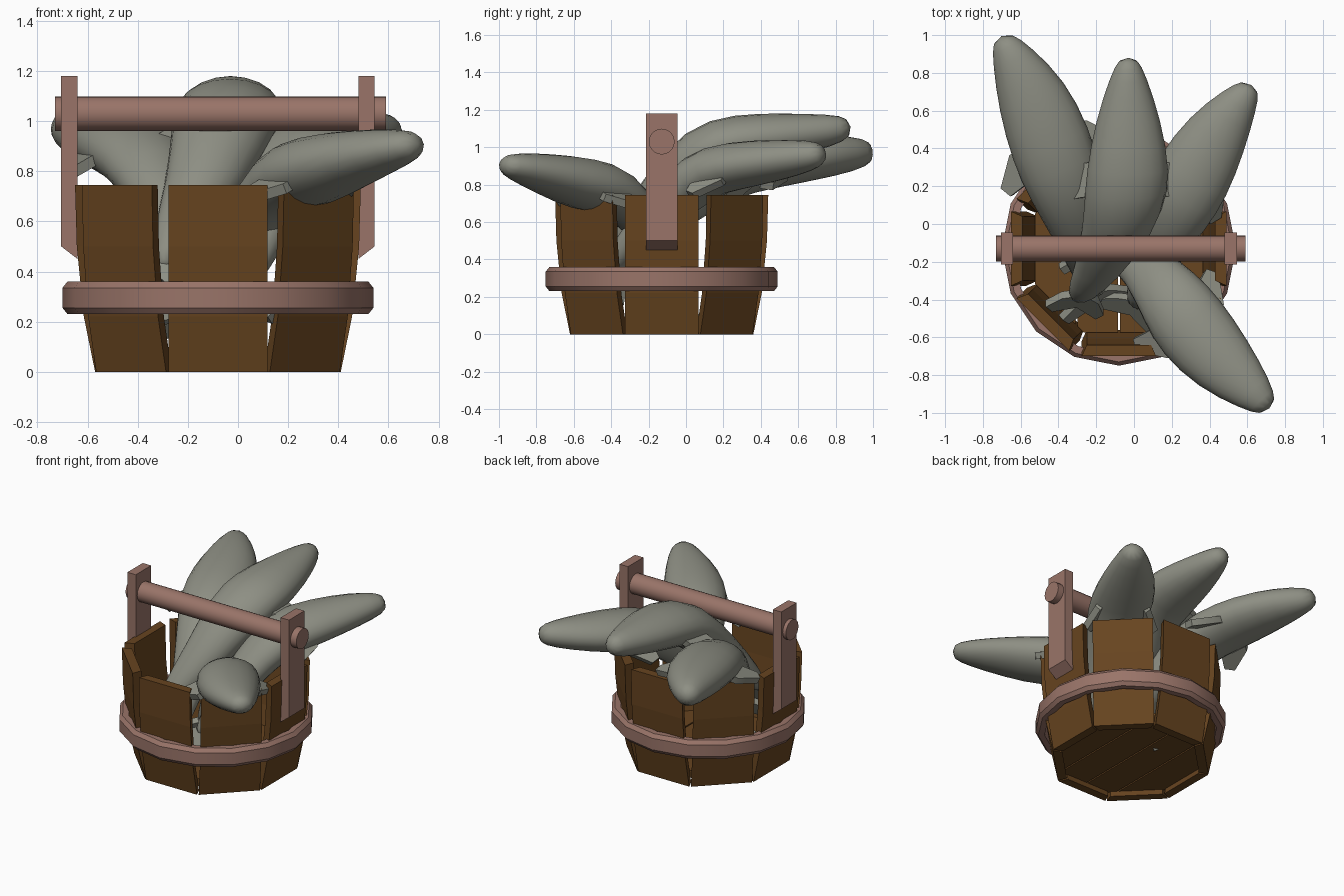
import bpy, bmesh, math
from mathutils import Vector, Matrix

if "Cube" in bpy.data.objects:
    bpy.data.objects.remove(bpy.data.objects["Cube"])

CX, CY = -0.08, -0.13          # bucket axis


def material(name, rgb):
    m = bpy.data.materials.new(name)
    m.diffuse_color = (*rgb, 1)
    m.use_nodes = True
    m.node_tree.nodes["Principled BSDF"].inputs["Base Color"].default_value = m.diffuse_color
    return m


WOOD = material("dark_wood", (0.135, 0.058, 0.014))
TRIM = material("rosy_wood", (0.32, 0.175, 0.14))
SKIN = material("grey_skin", (0.27, 0.275, 0.23))


def make(name, bm, mat, smooth=None):
    bmesh.ops.recalc_face_normals(bm, faces=bm.faces)
    me = bpy.data.meshes.new(name)
    bm.to_mesh(me)
    bm.free()
    me.materials.append(mat)
    ob = bpy.data.objects.new(name, me)
    bpy.context.collection.objects.link(ob)
    if smooth:
        bpy.ops.object.select_all(action='DESELECT')
        ob.select_set(True)
        bpy.context.view_layer.objects.active = ob
        bpy.ops.object.shade_smooth_by_angle(angle=math.radians(smooth))
    return ob


def loft(bm, rings, closed=False):
    """Skin a list of equal point rings, capped unless closed."""
    vs = [[bm.verts.new(p) for p in r] for r in rings]
    n = len(vs[0])
    pairs = list(zip(vs, vs[1:])) + ([(vs[-1], vs[0])] if closed else [])
    for a, b in pairs:
        for i in range(n):
            bm.faces.new((a[i], a[(i + 1) % n], b[(i + 1) % n], b[i]))
    if not closed:
        bm.faces.new(vs[0])
        bm.faces.new(vs[-1])


# bucket staves: eight slightly bowed boards with bevelled inner edges
for k in range(8):
    bm = bmesh.new()
    rot = Matrix.Translation((CX, CY, 0)) @ Matrix.Rotation(k * math.pi / 4, 4, 'Z')
    rings = []
    for z, a in ((0, 0.49), (0.22, 0.535), (0.5, 0.563), (0.745, 0.57)):
        rings.append([rot @ Vector(p) for p in
                      ((-0.197, -a, z), (0.197, -a, z), (0.17, -a + 0.06, z), (-0.17, -a + 0.06, z))])
    loft(bm, rings)
    make(f"stave_{k + 1}", bm, WOOD)

# floor planks, clipped to the octagon of the bucket
for k in range(4):
    bm = bmesh.new()
    x0 = -0.45 + k * 0.225
    bmesh.ops.create_cube(bm, size=1, matrix=Matrix.Translation((CX + x0 + 0.1125, CY, 0.065))
                          @ Matrix.Diagonal((0.215, 0.92, 0.05, 1)))
    for s in range(8):
        d = Vector((math.cos(s * math.pi / 4), math.sin(s * math.pi / 4), 0))
        bmesh.ops.bisect_plane(bm, geom=bm.verts[:] + bm.edges[:] + bm.faces[:],
                               plane_co=Vector((CX, CY, 0)) + d * 0.445, plane_no=d, clear_outer=True)
        bmesh.ops.holes_fill(bm, edges=[e for e in bm.edges if e.is_boundary], sides=0)
    make(f"floor_plank_{k + 1}", bm, WOOD)

# hoop: sixteen-sided band with chamfered outer edge
bm = bmesh.new()
profile = ((0.56, 0.23), (0.60, 0.23), (0.62, 0.255), (0.62, 0.335), (0.60, 0.36), (0.56, 0.36))
loft(bm, [[(CX + r * math.cos(i * math.pi / 8), CY + r * math.sin(i * math.pi / 8), z)
           for r, z in profile] for i in range(16)], closed=True)
make("hoop", bm, TRIM, 30)

# handle uprights with slanted foot
for name, s in (("left_upright", -1), ("right_upright", 1)):
    bm = bmesh.new()
    prof = ((0.56, 0.45), (0.625, 0.5), (0.625, 1.18), (0.56, 1.18))
    loft(bm, [[(CX + s * x, y, z) for x, z in prof] for y in (-0.215, -0.045)])
    make(name, bm, TRIM)

# handle rod
bm = bmesh.new()
bmesh.ops.create_cone(bm, cap_ends=True, segments=20, radius1=0.069, radius2=0.069, depth=1.32,
                      matrix=Matrix.Translation((-0.07, CY, 1.03)) @ Matrix.Rotation(math.pi / 2, 4, 'Y'))
make("handle_rod", bm, TRIM, 40)


def plate(bm, pts, n, t=0.016):
    loft(bm, [[p - n * t for p in pts], [p + n * t for p in pts]])


def fish(name, path, out, drop, fluke=0.22):
    """path: tail to snout as x, y, z, width, height; out, drop: fin reach."""
    P = [Vector(p[:3]) for p in path]
    head = P[-1] - P[-4]
    head.z = 0
    head.normalize()
    side = head.cross(Vector((0, 0, 1)))
    rings = []
    for i, (x, y, z, w, h) in enumerate(path):
        t = P[min(i + 1, len(P) - 1)] - P[max(i - 1, 0)]
        t = (t - side * t.dot(side)).normalized()
        up = side.cross(t)
        rings.append([P[i] + side * (w * 0.54 * math.cos(a)) + up * (h * 0.54 * math.sin(a))
                      for a in (j * math.pi / 5 for j in range(10))])
    bm = bmesh.new()
    loft(bm, rings)
    body = make(name + "_body", bm, SKIN, 90)
    body.modifiers.new("smooth", 'SUBSURF').levels = 1
    body.modifiers["smooth"].render_levels = 1
    # side fins: pointed, swept back and drooping
    c = P[4]
    bm = bmesh.new()
    for s in (-1, 1):
        def q(o, f, u):
            return c + side * (s * o) + head * f + Vector((0, 0, u))
        slope = (side * (s * drop) + Vector((0, 0, out - 0.1))).normalized()
        mid = (out + 0.1) / 2
        plate(bm, [q(0.1, 0.06, -0.02), q(mid, 0.04, -0.02 - drop * 0.5), q(out, -0.10, -0.02 - drop),
                   q(out - 0.03, -0.16, -0.02 - drop * 0.9), q(mid, -0.14, -0.02 - drop * 0.5),
                   q(0.1, -0.12, -0.02)], slope, 0.022)
    make(name + "_fins", bm, SKIN, 40)
    # forked tail
    d = (P[0] - P[1]).normalized()
    sd = (side - d * side.dot(d)).normalized()
    bm = bmesh.new()
    for s in (-1, 1):
        plate(bm, [P[0] - d * 0.08, P[0] + sd * (s * 0.1) - d * 0.02, P[0] + sd * (s * fluke) + d * 0.09,
                   P[0] + sd * (s * (fluke - 0.03)) + d * 0.14, P[0] + d * 0.05], sd.cross(d), 0.022)
    make(name + "_tail", bm, SKIN, 40)


fish("left_fish", [(-0.20, -0.38, 0.27, 0.10, 0.08), (-0.22, -0.27, 0.45, 0.19, 0.15),
                   (-0.28, -0.03, 0.70, 0.30, 0.24), (-0.36, 0.20, 0.86, 0.40, 0.28),
                   (-0.44, 0.42, 0.91, 0.44, 0.27), (-0.54, 0.68, 0.945, 0.38, 0.24),
                   (-0.645, 0.89, 0.965, 0.22, 0.19), (-0.705, 1.0, 0.975, 0.10, 0.11)], 0.33, 0.1)
fish("middle_fish", [(-0.29, -0.40, 0.40, 0.10, 0.08), (-0.25, -0.33, 0.52, 0.20, 0.15),
                     (-0.13, -0.15, 0.74, 0.31, 0.24), (-0.05, 0.08, 0.99, 0.42, 0.29),
                     (-0.03, 0.28, 1.04, 0.44, 0.28), (-0.03, 0.55, 1.065, 0.34, 0.23),
                     (-0.03, 0.78, 1.09, 0.19, 0.17), (-0.03, 0.885, 1.11, 0.09, 0.10)], 0.38, 0.14, 0.16)
fish("right_fish", [(0.0, -0.44, 0.30, 0.10, 0.08), (0.05, -0.33, 0.45, 0.18, 0.15),
                    (0.13, -0.12, 0.66, 0.28, 0.22), (0.22, 0.08, 0.86, 0.38, 0.27),
                    (0.31, 0.25, 0.90, 0.42, 0.26), (0.44, 0.48, 0.93, 0.34, 0.22),
                    (0.56, 0.655, 0.955, 0.20, 0.17), (0.625, 0.74, 0.965, 0.10, 0.10)], 0.23, 0.14)
fish("front_fish", [(-0.20, -0.10, 0.20, 0.10, 0.08), (-0.09, -0.13, 0.40, 0.18, 0.15),
                    (0.06, -0.22, 0.61, 0.26, 0.20), (0.19, -0.39, 0.775, 0.37, 0.26),
                    (0.30, -0.54, 0.80, 0.42, 0.29), (0.47, -0.74, 0.855, 0.36, 0.22),
                    (0.645, -0.905, 0.895, 0.21, 0.15), (0.72, -0.98, 0.91, 0.10, 0.09)], 0.29, 0.1)
